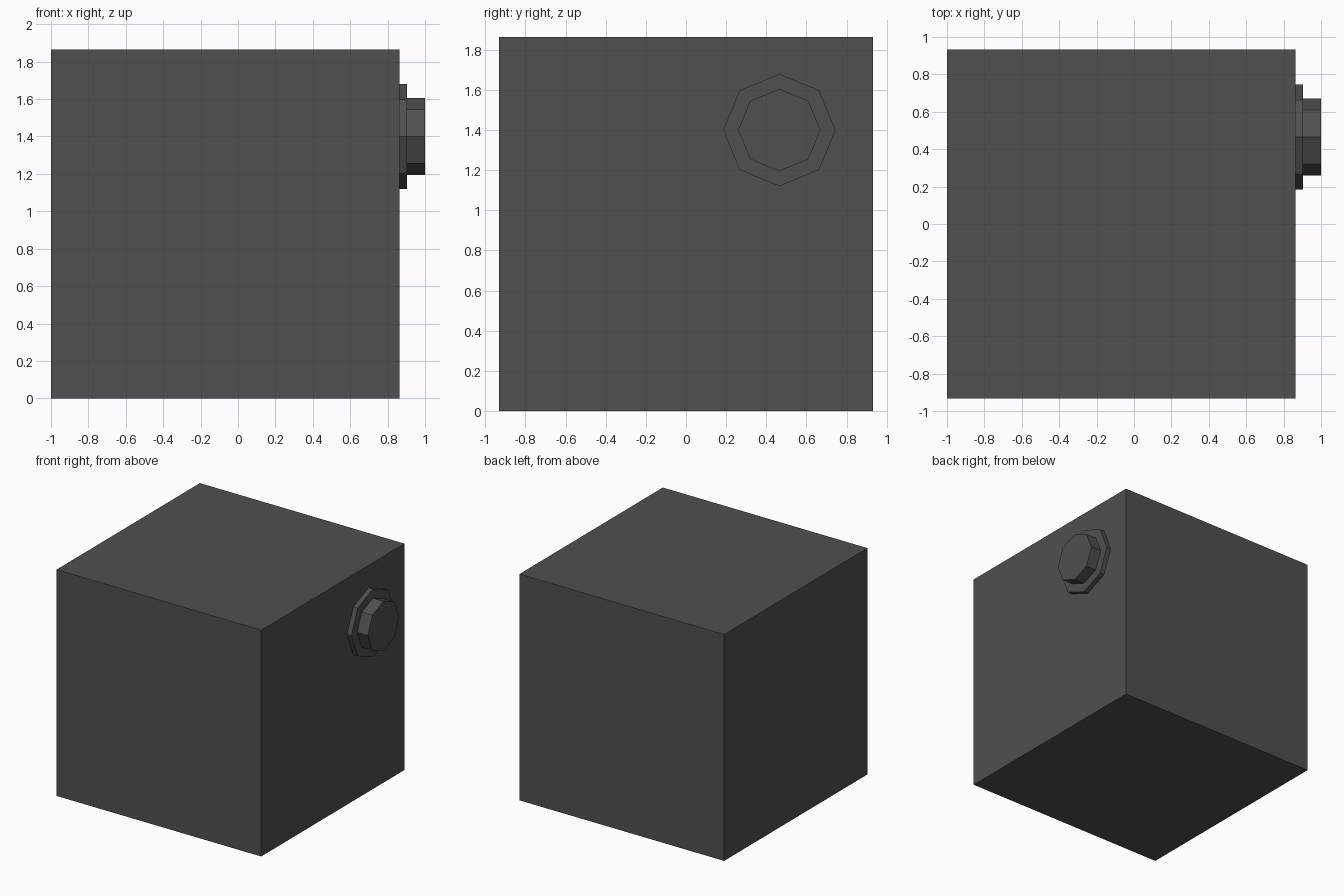
import bpy, math

if "Cube" in bpy.data.objects:
    bpy.data.objects.remove(bpy.data.objects["Cube"])

# Single dark grey colour
grey = bpy.data.materials.new("dark_grey")
grey.diffuse_color = (0.08, 0.08, 0.08, 1)
grey.use_nodes = True
grey.node_tree.nodes["Principled BSDF"].inputs["Base Color"].default_value = grey.diffuse_color


def finish(name):
    obj = bpy.context.object
    obj.name = name
    obj.data.materials.append(grey)
    return obj


def octagon_disc(name, radius, x0, x1):
    # Eight-sided disc lying along x, with corners on the y and z axes
    bpy.ops.mesh.primitive_cylinder_add(
        vertices=8, radius=radius, depth=x1 - x0,
        location=((x0 + x1) / 2, 0.465, 1.4), rotation=(0, math.pi / 2, 0))
    return finish(name)


# Cube body
SIZE = 1.864
bpy.ops.mesh.primitive_cube_add(size=SIZE, location=(-1 + SIZE / 2, 0, SIZE / 2))
finish("safe_body")

# Stepped dial on the right side
octagon_disc("dial_flange", 0.28, 0.864, 0.904)
octagon_disc("dial_knob", 0.205, 0.904, 1.0)
